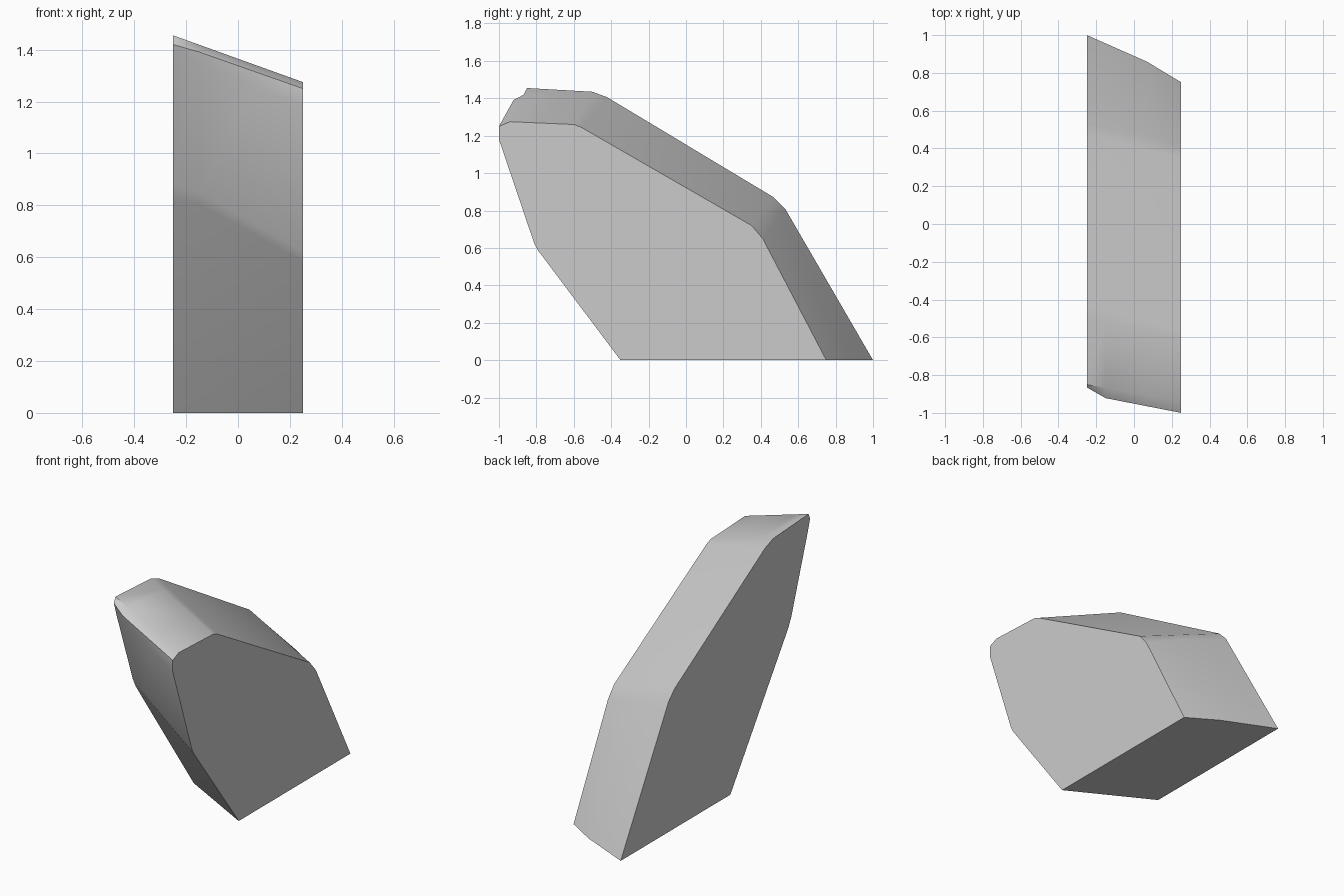
import bpy, bmesh, math

if "Cube" in bpy.data.objects:
    bpy.data.objects.remove(bpy.data.objects["Cube"])

# Side profiles (y, z), same point order: front foot, front knee, nose, top, back knee, back foot
left = [(-0.08, 0), (-0.65, 0.82), (-0.68, 0.88), (-0.84, 1.34), (-0.865, 1.42), (-0.85, 1.455),
        (-0.5, 1.435), (-0.42, 1.405), (0.47, 0.87), (0.53, 0.81), (1.0, 0)]
right = [(-0.35, 0), (-0.79, 0.585), (-0.81, 0.62), (-1.0, 1.18), (-1.0, 1.25), (-0.94, 1.275),
         (-0.60, 1.26), (-0.56, 1.245), (0.35, 0.72), (0.41, 0.65), (0.75, 0)]


def blend(a, b, t):
    return [((1 - t) * p[0] + t * q[0], (1 - t) * p[1] + t * q[1]) for p, q in zip(a, b)]


def push(profile, offsets):
    return [(y + offsets.get(i, (0, 0))[0], z + offsets.get(i, (0, 0))[1])
            for i, (y, z) in enumerate(profile)]


# Intermediate sections: slight bulge of the front near the left, of the back near the middle
front_bulge = push(blend(left, right, 0.2), {1: (-0.02, 0.03), 2: (-0.02, 0.025),
                                             3: (-0.035, 0.045), 4: (-0.03, 0.005),
                                             10: (0.006, 0)})
back_bulge = push(blend(front_bulge, right, 0.55), {10: (0.016, 0), 9: (0.01, 0.005)})
sections = [(-0.25, left), (-0.15, front_bulge), (0.07, back_bulge), (0.25, right)]

# Loft the sections into one closed solid
bm = bmesh.new()
rings = [[bm.verts.new((x, y, z)) for y, z in prof] for x, prof in sections]
n = len(left)
for a, b in zip(rings, rings[1:]):
    for i in range(n):
        j = (i + 1) % n
        bm.faces.new((a[i], a[j], b[j], b[i]))
bm.faces.new(rings[0])
bm.faces.new(rings[-1])
bmesh.ops.recalc_face_normals(bm, faces=bm.faces)

mesh = bpy.data.meshes.new("angled_block")
bm.to_mesh(mesh)
bm.free()
block = bpy.data.objects.new("angled_block", mesh)
bpy.context.collection.objects.link(block)

# Smooth the rounded corners, keep the flat side faces crisp
bpy.context.view_layer.objects.active = block
block.select_set(True)
bpy.ops.object.shade_smooth_by_angle(angle=math.radians(35))
